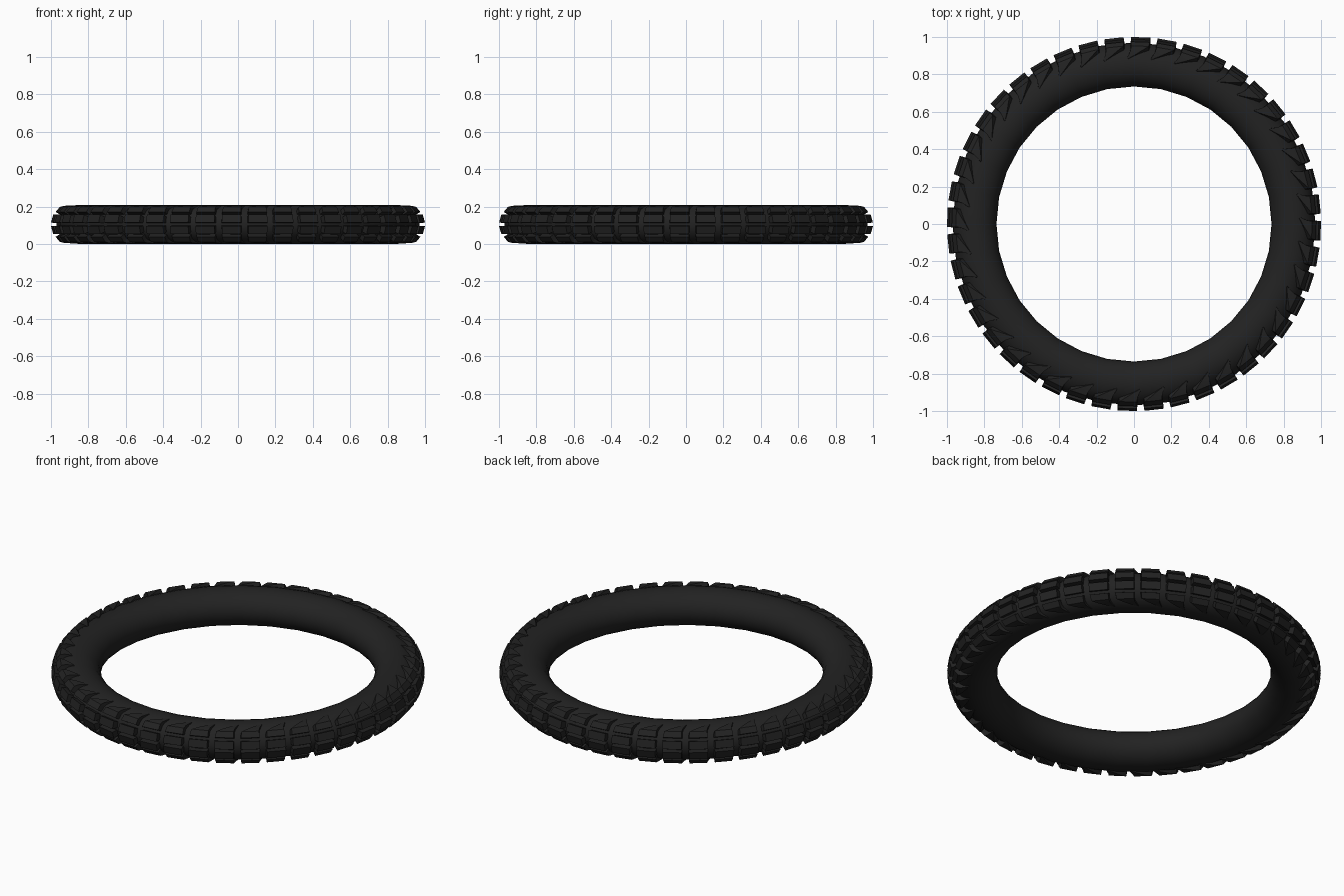
import bpy, bmesh, math

if "Cube" in bpy.data.objects:
    bpy.data.objects.remove(bpy.data.objects["Cube"])

R, A, B, ZC = 0.8525, 0.1175, 0.104, 0.105   # ring radius, section half-sizes, mid height
COUNT = 44                                   # tread blocks around the tyre
PITCH = 2 * math.pi / COUNT
OFFSET = -0.25 * PITCH

rubber = bpy.data.materials.new("black_rubber")
rubber.diffuse_color = (0.016, 0.016, 0.016, 1)
rubber.use_nodes = True
rubber.node_tree.nodes["Principled BSDF"].inputs["Base Color"].default_value = rubber.diffuse_color


def point(theta, phi, h):
    """Point on the tyre section, raised by h; phi in degrees from the tread centre."""
    p = math.radians(phi)
    r = R + (A + h) * math.cos(p)
    return (r * math.cos(theta), r * math.sin(theta), ZC + (B + h) * math.sin(p))


def finish(bm, name, angle):
    bmesh.ops.recalc_face_normals(bm, faces=bm.faces)
    me = bpy.data.meshes.new(name)
    bm.to_mesh(me)
    bm.free()
    me.materials.append(rubber)
    ob = bpy.data.objects.new(name, me)
    bpy.context.collection.objects.link(ob)
    bpy.ops.object.select_all(action='DESELECT')
    ob.select_set(True)
    bpy.context.view_layer.objects.active = ob
    bpy.ops.object.shade_smooth_by_angle(angle=math.radians(angle))
    return ob


def add_block(bm, centre, rows, side):
    """Loft a block through rows of (phi, height, start, end); start/end in pitches."""
    rings = []
    for phi, h, t0, t1 in rows:
        a, b = centre + t0 * PITCH, centre + t1 * PITCH
        inset = 0.03 * PITCH
        rings.append([bm.verts.new(point(t, side * phi, k)) for t, k in
                      ((a, -0.012), (a + inset, h), (b - inset, h), (b, -0.012))])
    for r0, r1 in zip(rings, rings[1:]):
        for i in range(4):
            j = (i + 1) % 4
            bm.faces.new((r0[i], r0[j], r1[j], r1[i]))
    bm.faces.new(rings[0])
    bm.faces.new(rings[-1][::-1])


# Smooth round carcass
SEG, SIDES = 32, 24
bm = bmesh.new()
grid = [[bm.verts.new(point(2 * math.pi * i / SEG, 360 * j / SIDES, 0))
         for j in range(SIDES)] for i in range(SEG)]
for i in range(SEG):
    for j in range(SIDES):
        k, l = (i + 1) % SEG, (j + 1) % SIDES
        bm.faces.new((grid[i][j], grid[k][j], grid[k][l], grid[i][l]))
finish(bm, "tyre_carcass", 60)

# Two centre rows, and shoulder blocks with tails swept over the sidewall
CENTRE = [(4, 0.030, -0.39, 0.39), (23, 0.029, -0.39, 0.39)]
SHOULDER = [(31, 0.025, -0.39, 0.39), (46, 0.026, -0.36, 0.39),
            (55, 0.017, -0.12, 0.42), (65, 0.007, 0.16, 0.50),
            (75, 0.001, 0.48, 0.58)]
for name, rows in (("centre_tread_blocks", CENTRE), ("shoulder_tread_blocks", SHOULDER)):
    bm = bmesh.new()
    for n in range(COUNT):
        for side in (1, -1):
            add_block(bm, OFFSET + n * PITCH, rows, side)
    finish(bm, name, 25)
